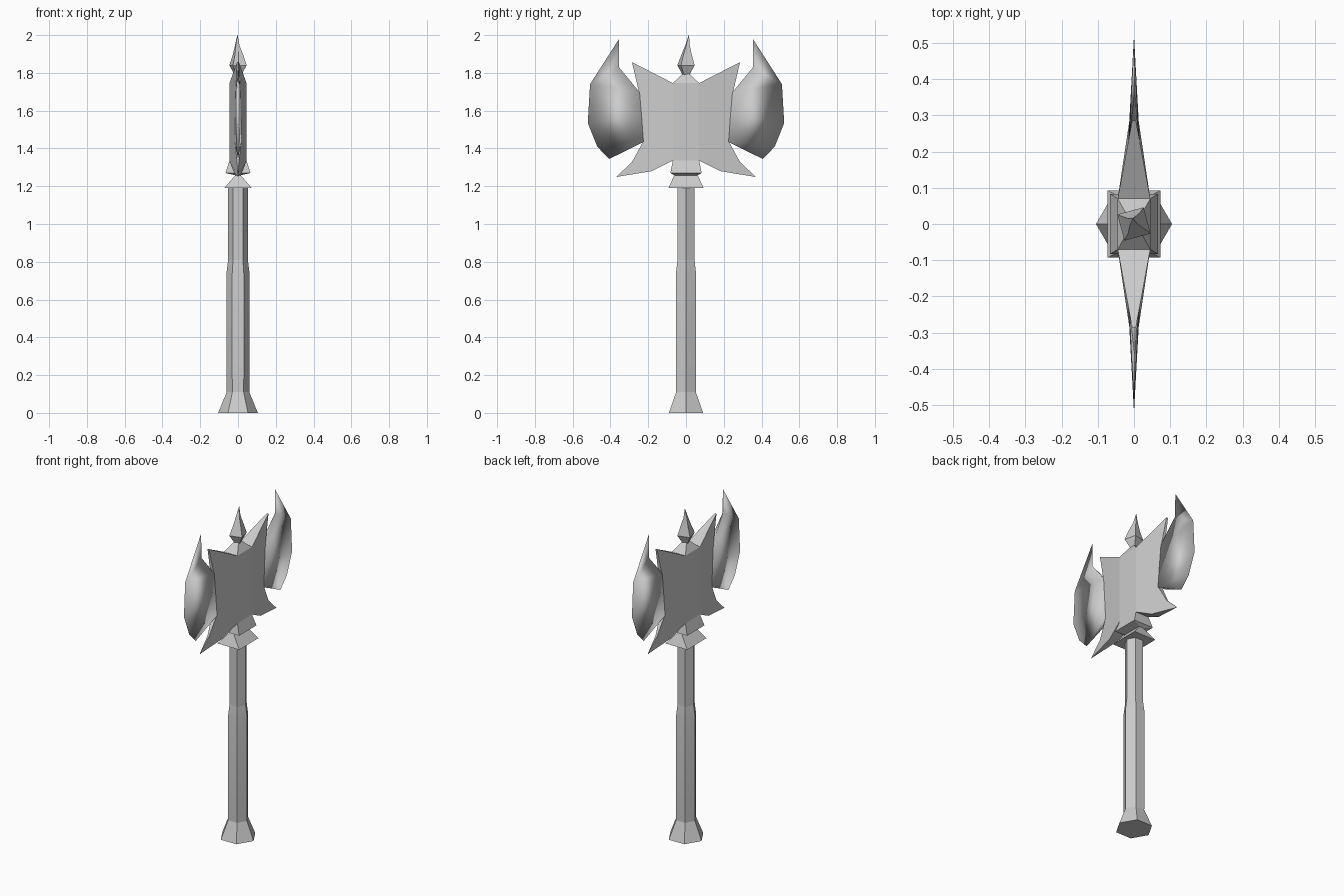
import bpy, bmesh, math

if "Cube" in bpy.data.objects:
    bpy.data.objects.remove(bpy.data.objects["Cube"])

steel = bpy.data.materials.new("grey_steel")
steel.diffuse_color = (0.6, 0.6, 0.6, 1)
steel.use_nodes = True
steel.node_tree.nodes["Principled BSDF"].inputs["Base Color"].default_value = steel.diffuse_color


def make(name, verts, faces, angle=30):
    """Mesh object with outward normals, smooth below the given edge angle."""
    me = bpy.data.meshes.new(name)
    me.from_pydata(verts, [], faces)
    bm = bmesh.new()
    bm.from_mesh(me)
    bmesh.ops.remove_doubles(bm, verts=bm.verts, dist=0.0005)
    bmesh.ops.recalc_face_normals(bm, faces=bm.faces)
    bm.to_mesh(me)
    bm.free()
    me.materials.append(steel)
    me.shade_smooth()
    me.set_sharp_from_angle(angle=math.radians(angle))
    ob = bpy.data.objects.new(name, me)
    bpy.context.collection.objects.link(ob)
    return ob


def loft(name, rings, angle=30):
    """Skin a stack of equal-length point rings and cap the ends."""
    n = len(rings[0])
    verts = [p for r in rings for p in r]
    faces = [(k * n + i, k * n + (i + 1) % n, (k + 1) * n + (i + 1) % n, (k + 1) * n + i)
             for k in range(len(rings) - 1) for i in range(n)]
    last = (len(rings) - 1) * n
    faces += [tuple(range(n)), tuple(range(last, last + n))]
    return make(name, verts, faces, angle)


def ngon(n, r, z, turn=0, cx=0, cy=0):
    return [(cx + r * math.cos(turn + math.tau * i / n),
             cy + r * math.sin(turn + math.tau * i / n), z) for i in range(n)]


def rect(hx, hy, z):
    return [(-hx, -hy, z), (hx, -hy, z), (hx, hy, z), (-hx, hy, z)]


# Six-sided shaft with flared pommel and a thicker grip
loft("pommel", [ngon(6, r, z) for z, r in ((0, .105), (.11, .06))])
loft("grip", [ngon(6, r, z) for z, r in ((.10, .06), (.19, .061), (.74, .061), (.81, .052))], 40)
loft("shaft", [ngon(6, r, z) for z, r in ((.80, .052), (1.20, .052))], 40)

# Two flared square collars below the head
loft("collars", [rect(hx, hy, z) for z, hx, hy in
                 ((1.19, .073, .093), (1.258, .015, .062),
                  (1.27, .066, .083), (1.335, .045, .07))])

# Central block of the head with a low pyramid roof
loft("head_block", [rect(hx, hy, z) for z, hx, hy in
                    ((1.335, .045, .07), (1.746, .045, .07), (1.80, .012, .012))])

# Twisted flame-shaped finial
loft("finial", [ngon(4, r, z, math.radians(60), cx, cy) for z, r, cx, cy in
                ((1.785, .018, 0, 0), (1.84, .053, 0, 0), (1.895, .032, 0, .003),
                 (1.945, .014, -.004, .008), (2.0, .001, -.003, .015))])

# Wedge-shaped wings with spikes, outline in (y, z)
wing = [(.07, 1.746), (.286, 1.857), (.249, 1.698), (.228, 1.434),
        (.286, 1.328), (.37, 1.249), (.18, 1.28), (.07, 1.335)]
# Blade rim in (y, z) and its thicker root
rim = [(.355, 1.83), (.355, 1.978), (.508, 1.74), (.52, 1.535), (.47, 1.41), (.407, 1.344)]
root = [(.246, 1.698), (.235, 1.57), (.225, 1.434)]


def half_thickness(y):
    return max(.0, .045 - .185 * (y - .07))


for s, side in ((-1, "front"), (1, "back")):
    n = len(wing)
    verts = [(d * half_thickness(y), s * y, z) for d in (-1, 1) for y, z in wing]
    faces = [tuple(range(n)), tuple(range(n, 2 * n))]
    faces += [(i, (i + 1) % n, n + (i + 1) % n, n + i) for i in range(n)]
    make(side + "_wing", verts, faces)

    # Blade: root points 0-2 on one cheek, 3-5 on the other, shared sharp rim from 6
    verts = [(d * half_thickness(y), s * y, z) for d in (-1, 1) for y, z in root]
    verts += [(0, s * y, z) for y, z in rim]
    faces = [(0, 1, 4, 3), (1, 2, 5, 4), (0, 3, 6), (2, 5, 11)]
    for o in (0, 3):
        faces += [(o, 6, 8), (6, 7, 8), (o, 8, o + 1), (o + 1, 8, 9),
                  (o + 1, 9, o + 2), (o + 2, 9, 10), (o + 2, 10, 11)]
    # The horn is given a little body so its two cheeks stay separate
    verts += [(.003, s * rim[0][0], rim[0][1])]
    faces = [tuple(12 if v == 6 and k >= 11 else v for v in f) for k, f in enumerate(faces)]
    faces[2] = (0, 3, 12, 6)
    faces += [(6, 12, 7)]
    make(side + "_blade", verts, faces, 180)
